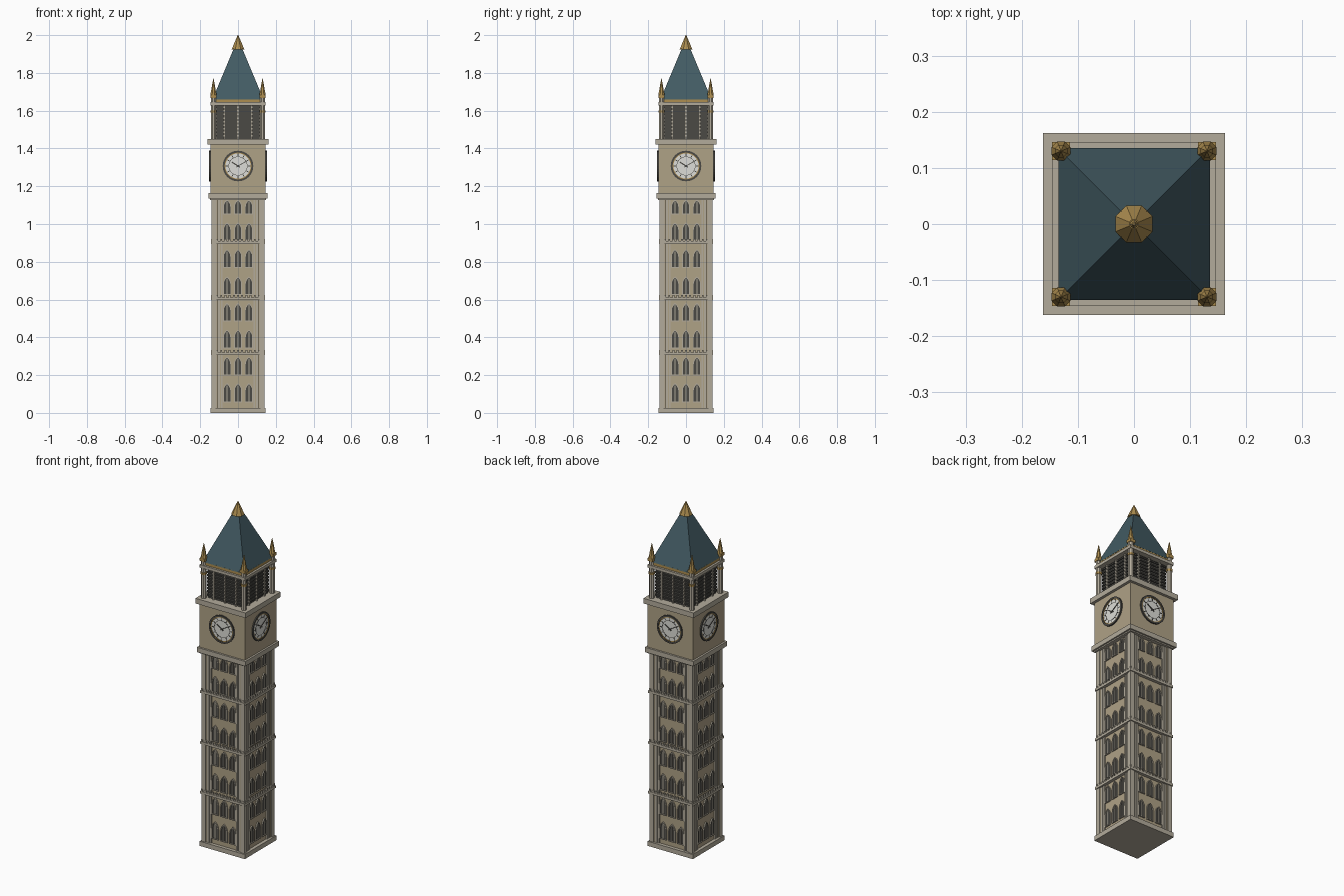
import bpy, bmesh, math
from mathutils import Matrix, Vector

if "Cube" in bpy.data.objects:
    bpy.data.objects.remove(bpy.data.objects["Cube"])


def material(name, rgb):
    m = bpy.data.materials.new(name)
    m.diffuse_color = (*rgb, 1)
    m.use_nodes = True
    m.node_tree.nodes["Principled BSDF"].inputs["Base Color"].default_value = m.diffuse_color
    return m


STONE = material("warm stone", (0.43, 0.36, 0.24))
TRIM = material("pale stone", (0.45, 0.41, 0.33))
DARK = material("dark glass", (0.07, 0.068, 0.06))
ROOF = material("slate blue", (0.055, 0.105, 0.125))
GOLD = material("gold", (0.42, 0.27, 0.08))
WHITE = material("dial white", (0.72, 0.72, 0.68))
SIDES = [Matrix.Rotation(k * math.pi / 2, 4, 'Z') for k in range(4)]
CORNERS = [(a, b) for a in (-1, 1) for b in (-1, 1)]


class Part:
    """Collects repeated pieces into one named object."""
    def __init__(self, name, mat):
        self.name, self.mat, self.bm = name, mat, bmesh.new()

    def box(self, x, y, z, mat=Matrix()):
        c = Vector(((x[0] + x[1]) / 2, (y[0] + y[1]) / 2, (z[0] + z[1]) / 2))
        s = Matrix.Diagonal((x[1] - x[0], y[1] - y[0], z[1] - z[0], 1))
        bmesh.ops.create_cube(self.bm, size=1, matrix=mat @ Matrix.Translation(c) @ s)

    def slab(self, half, z0, z1):
        self.box((-half, half), (-half, half), (z0, z1))

    def cone(self, x, y, z0, z1, r0, r1, n, turn=0.0):
        m = Matrix.Translation((x, y, (z0 + z1) / 2)) @ Matrix.Rotation(turn, 4, 'Z')
        bmesh.ops.create_cone(self.bm, cap_ends=True, segments=n, radius1=r0,
                              radius2=r1, depth=z1 - z0, matrix=m)

    def prism(self, outline, d0, d1, mat, hole=None):
        """Extrude an xz outline from depth d0 out to d1; hole makes a frame."""
        def ring(pts, d):
            return [self.bm.verts.new(mat @ Vector((p[0], -d, p[1]))) for p in pts]
        loops = [ring(outline, d0), ring(outline, d1)]
        if hole:
            loops += [ring(hole, d1), ring(hole, d0)]
            pairs = [(0, 1), (1, 2), (2, 3), (3, 0)]
        else:
            pairs = [(0, 1)]
            for l in loops:
                self.bm.faces.new(l)
        n = len(outline)
        for a, b in pairs:
            for i in range(n):
                j = (i + 1) % n
                self.bm.faces.new((loops[a][i], loops[a][j], loops[b][j], loops[b][i]))

    def done(self):
        bmesh.ops.recalc_face_normals(self.bm, faces=self.bm.faces)
        me = bpy.data.meshes.new(self.name)
        self.bm.to_mesh(me)
        self.bm.free()
        me.materials.append(self.mat)
        bpy.context.collection.objects.link(bpy.data.objects.new(self.name, me))


def arch(cx, z0, z1, w):
    """Pointed arch outline of half width w."""
    rise = min(1.9 * w, (z1 - z0) * 0.5)
    s = z1 - rise
    right = [(cx + w, z0), (cx + w, s), (cx + w * 0.87, s + rise * 0.38), (cx + w * 0.5, s + rise * 0.75)]
    left = [(2 * cx - x, z) for x, z in reversed(right)]
    return right + [(cx, z1)] + left


def circle(r, cz, n=32):
    return [(r * math.cos(2 * math.pi * i / n), cz + r * math.sin(2 * math.pi * i / n)) for i in range(n)]


# plinth and shaft
p = Part("plinth", TRIM); p.slab(0.146, 0, 0.027); p.done()
p = Part("shaft", STONE); p.slab(0.126, 0.027, 1.135); p.done()

# corner piers with slim ribs
p = Part("corner_piers", STONE)
for a, b in CORNERS:
    p.box(sorted((a * 0.108, a * 0.134)), sorted((b * 0.108, b * 0.134)), (0.027, 1.135))
p.done()
p = Part("pier_ribs", TRIM)
for m in SIDES:
    for s in (-1, 1):
        for x, d in ((0.134, 0.139), (0.118, 0.138), (0.101, 0.133), (0.086, 0.133)):
            p.box((s * x - 0.005, s * x + 0.005), (-d, -0.12), (0.027, 1.135), m)
p.done()

# string courses with small merlons
p = Part("string_courses", TRIM)
for z in (0.306, 0.597, 0.895):
    p.slab(0.144, z, z + 0.014)
    for m in SIDES:
        for i in range(13):
            x = (i - 6) * 0.0222
            p.box((x - 0.005, x + 0.005), (-0.143, -0.133), (z + 0.013, z + 0.026), m)
p.done()

# arched windows
glass, frame = Part("window_panes", DARK), Part("window_frames", TRIM)
ROWS = [(0.06, 0.158), (0.203, 0.298), (0.345, 0.44), (0.49, 0.582),
        (0.63, 0.722), (0.773, 0.866), (0.918, 1.008), (1.055, 1.13)]
for m in SIDES:
    for z0, z1 in ROWS:
        for x in (-0.058, 0, 0.058):
            inner, outer = arch(x, z0, z1 - 0.006, 0.017), arch(x, z0 - 0.005, z1, 0.022)
            glass.prism(inner, 0.12, 0.1275, m)
            frame.prism(outer, 0.12, 0.133, m, inner)
            frame.box((x - 0.0018, x + 0.0018), (-0.130, -0.12), (z0, z1 - 0.012), m)
glass.done(); frame.done()

# clock stage
p = Part("clock_stage", STONE); p.slab(0.146, 1.16, 1.42); p.done()
p = Part("lower_cornice", TRIM)
p.slab(0.148, 1.128, 1.138); p.slab(0.157, 1.135, 1.163)
p.done()
p = Part("upper_cornice", TRIM); p.slab(0.162, 1.42, 1.45); p.done()

CZ = 1.307
rim, dial = Part("clock_rims", DARK), Part("clock_dials", WHITE)
gilt, marks = Part("clock_rings", GOLD), Part("clock_marks_and_hands", DARK)
for m in SIDES:
    rim.prism(circle(0.081, CZ), 0.14, 0.153, m, circle(0.071, CZ))
    gilt.prism(circle(0.071, CZ), 0.14, 0.151, m, circle(0.067, CZ))
    dial.prism(circle(0.068, CZ), 0.14, 0.149, m)
    marks.prism(circle(0.050, CZ), 0.148, 0.150, m, circle(0.0475, CZ))
    marks.prism(circle(0.005, CZ, 12), 0.148, 0.153, m)
    hub = m @ Matrix.Translation((0, 0, CZ))
    for h in range(12):
        t = hub @ Matrix.Rotation(h * math.pi / 6, 4, 'Y')
        marks.box((-0.002, 0.002), (-0.150, -0.148), (0.052, 0.065), t)
    for deg, w, l in ((-57, 0.003, 0.040), (60, 0.002, 0.060)):
        t = hub @ Matrix.Rotation(math.radians(deg), 4, 'Y')
        marks.box((-w, w), (-0.152, -0.149), (-0.012, l), t)
for q in (rim, dial, gilt, marks):
    q.done()

# belfry with louvres, mullions and corner posts
p = Part("belfry_core", DARK); p.slab(0.115, 1.45, 1.635); p.done()
louv, mull = Part("belfry_louvres", DARK), Part("belfry_mullions", TRIM)
for m in SIDES:
    for i in range(9):
        z = 1.462 + i * 0.019
        louv.box((-0.116, 0.116), (-0.121, -0.112), (z, z + 0.008), m)
    for x in (-0.072, 0, 0.072):
        mull.box((x - 0.004, x + 0.004), (-0.125, -0.112), (1.45, 1.635), m)
louv.done(); mull.done()
post, bands, spire = Part("belfry_posts", TRIM), Part("post_bands", GOLD), Part("corner_pinnacles", GOLD)
Q = math.pi / 4
for a, b in CORNERS:
    x, y = a * 0.13, b * 0.13
    post.cone(x, y, 1.45, 1.675, 0.0145, 0.0145, 8, math.pi / 8)
    bands.cone(x, y, 1.59, 1.602, 0.018, 0.018, 8, math.pi / 8)
    spire.cone(x, y, 1.668, 1.684, 0.023, 0.023, 4, Q)
    spire.cone(x, y, 1.684, 1.72, 0.018, 0.010, 8, math.pi / 8)
    spire.cone(x, y, 1.715, 1.77, 0.012, 0.001, 8, math.pi / 8)
post.done(); bands.done(); spire.done()
p = Part("belfry_cornice", TRIM); p.slab(0.146, 1.628, 1.645); p.done()
p = Part("roof_band", GOLD); p.slab(0.134, 1.645, 1.663); p.done()

# pyramid roof and finial
R2 = math.sqrt(2)
p = Part("roof", ROOF); p.cone(0, 0, 1.66, 1.93, 0.135 * R2, 0.022 * R2, 4, Q); p.done()
p = Part("finial", GOLD)
p.cone(0, 0, 1.925, 1.985, 0.036, 0.009, 8, math.pi / 8)
p.cone(0, 0, 1.983, 2.0, 0.008, 0.002, 8)
p.done()
